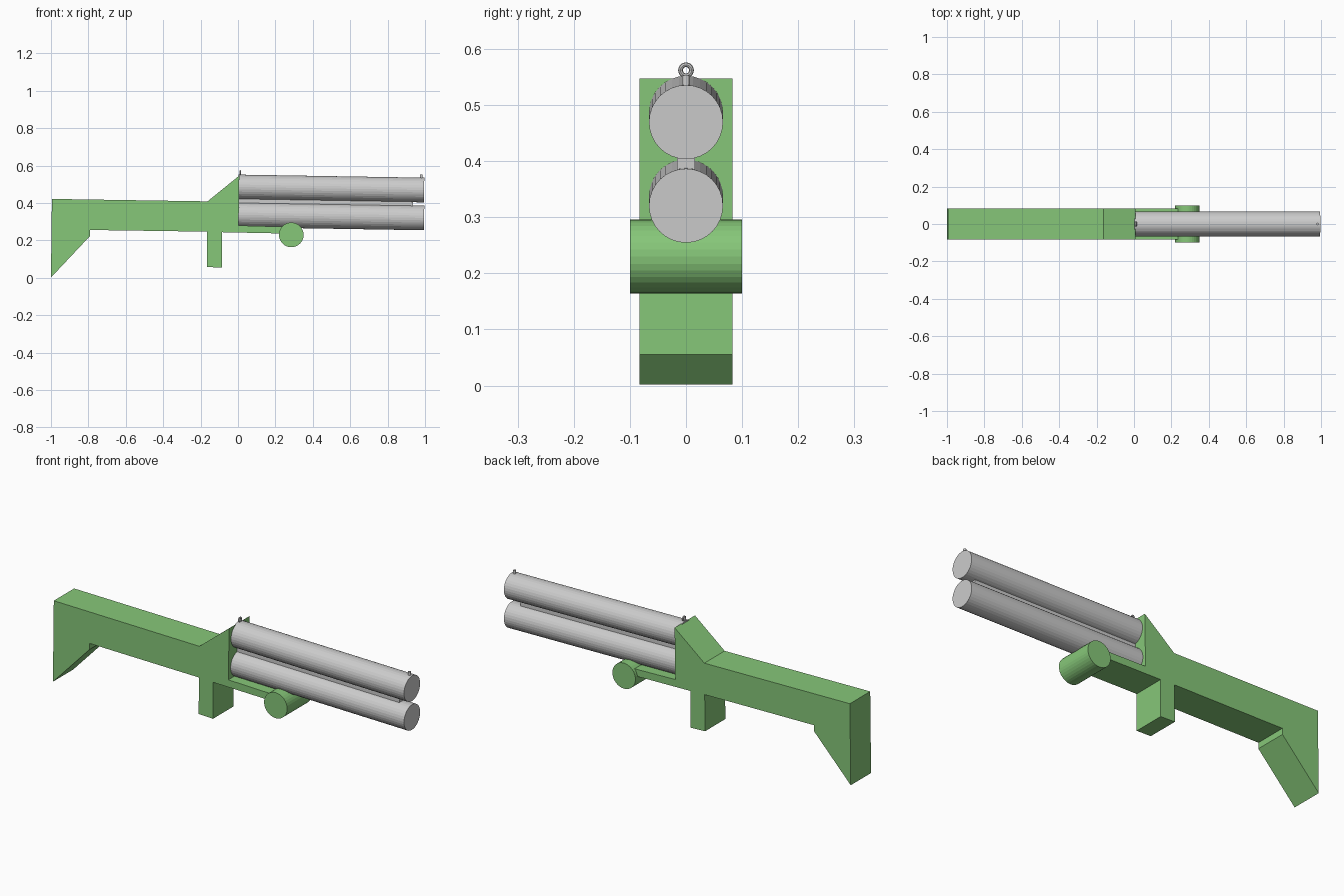
import bpy, bmesh, math
from mathutils import Matrix, Vector

if "Cube" in bpy.data.objects:
    bpy.data.objects.remove(bpy.data.objects["Cube"])

SLOPE = -0.0165  # barrels dip slightly toward the muzzle

green = bpy.data.materials.new("green")
green.diffuse_color = (0.24, 0.57, 0.19, 1)
green.use_nodes = True
green.node_tree.nodes["Principled BSDF"].inputs["Base Color"].default_value = green.diffuse_color


def finish(name, bm, mat=None):
    bmesh.ops.recalc_face_normals(bm, faces=bm.faces)
    me = bpy.data.meshes.new(name)
    bm.to_mesh(me)
    bm.free()
    ob = bpy.data.objects.new(name, me)
    bpy.context.collection.objects.link(ob)
    if mat:
        me.materials.append(mat)
    return ob


def extrude_profile(name, pts, half_y, mat=None):
    bm = bmesh.new()
    face = bm.faces.new([bm.verts.new((x, -half_y, z)) for x, z in pts])
    ext = bmesh.ops.extrude_face_region(bm, geom=[face])
    verts = [v for v in ext["geom"] if isinstance(v, bmesh.types.BMVert)]
    bmesh.ops.translate(bm, verts=verts, vec=(0, 2 * half_y, 0))
    return finish(name, bm, mat)


def rod(name, a, b, radius, sides=32, mat=None):
    a, b = Vector(a), Vector(b)
    rot = (b - a).to_track_quat('Z', 'Y').to_matrix().to_4x4()
    bm = bmesh.new()
    bmesh.ops.create_cone(bm, cap_ends=True, segments=sides, radius1=radius,
                          radius2=radius, depth=(b - a).length,
                          matrix=Matrix.Translation((a + b) / 2) @ rot)
    return finish(name, bm, mat)


# Stock, receiver, grip and fore shelf in one side profile
extrude_profile("stock", [
    (-0.995, 0.422), (-1.0, 0.002), (-0.79, 0.225), (-0.79, 0.256),
    (-0.165, 0.247), (-0.167, 0.058), (-0.085, 0.055), (-0.085, 0.244),
    (0.25, 0.237), (0.25, 0.273), (0.003, 0.28), (0.007, 0.547),
    (-0.163, 0.409)], 0.083, green)

# Round cross handle under the barrels
rod("fore_handle", (0.285, -0.1, 0.23), (0.285, 0.1, 0.23), 0.066, 32, green)

# Over and under barrels
for name, z in (("upper_barrel", 0.486), ("lower_barrel", 0.337)):
    rod(name, (0.002, 0, z), (0.995, 0, z + 0.993 * SLOPE), 0.066)

# Rib joining the barrels
extrude_profile("barrel_rib", [
    (0.005, 0.395), (0.935, 0.380), (0.935, 0.413), (0.005, 0.428)], 0.016)

# Rear ring sight
bpy.ops.mesh.primitive_torus_add(
    major_segments=20, minor_segments=8, major_radius=0.0098,
    minor_radius=0.0042, location=(0.011, 0, 0.562),
    rotation=(0, math.pi / 2, 0))
bpy.context.object.name = "rear_sight"

# Front bead sight
rod("front_sight", (0.98, 0, 0.525), (0.98, 0, 0.553), 0.007, 12)
